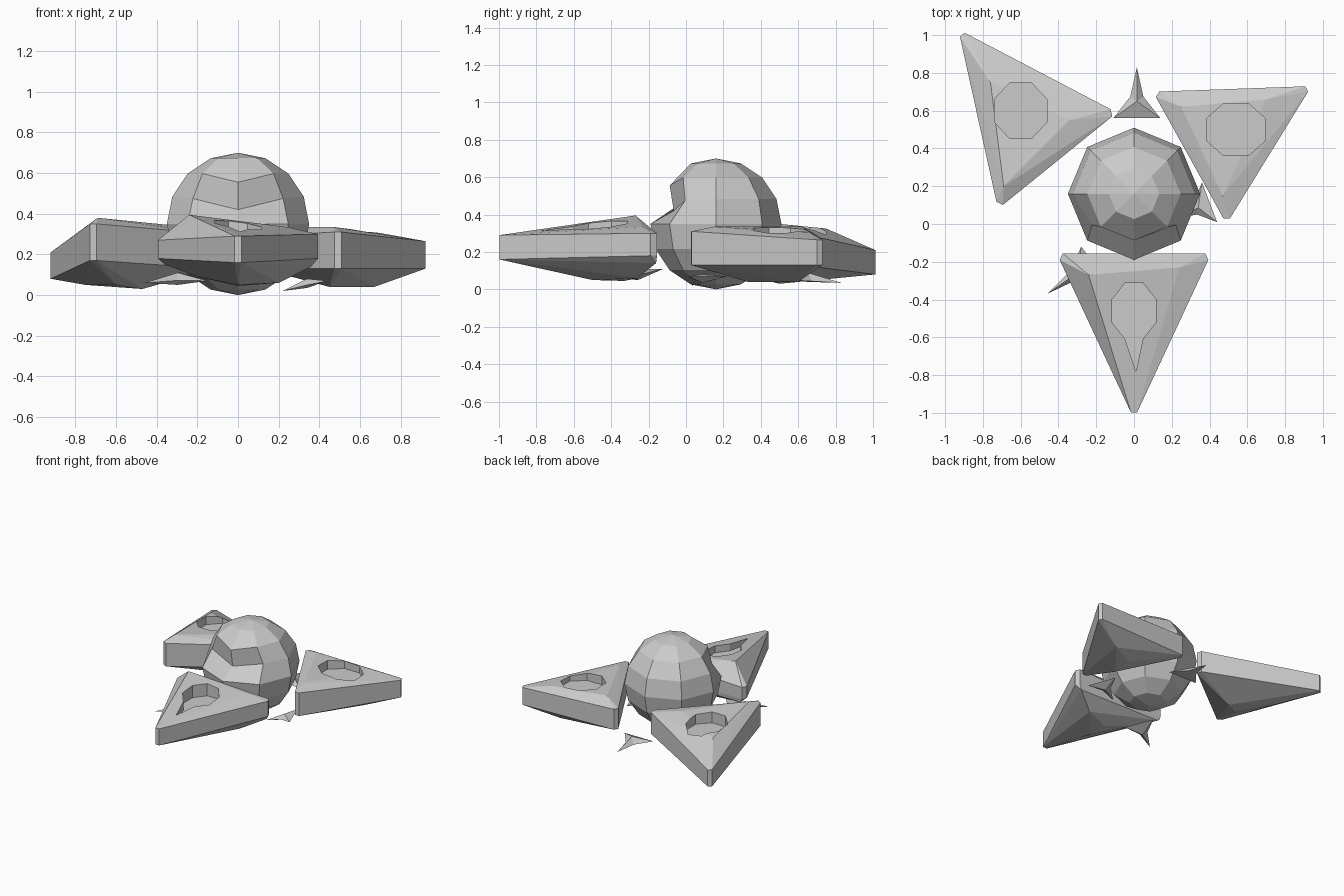
import bpy, bmesh, math
from mathutils import Vector

if "Cube" in bpy.data.objects:
    bpy.data.objects.remove(bpy.data.objects["Cube"])


def make_object(name, bm):
    bmesh.ops.recalc_face_normals(bm, faces=bm.faces[:])
    mesh = bpy.data.meshes.new(name)
    bm.to_mesh(mesh)
    bm.free()
    ob = bpy.data.objects.new(name, mesh)
    bpy.context.collection.objects.link(ob)
    return ob


# Faceted ball body, with a recessed brow groove at the front
def body():
    bm = bmesh.new()
    bmesh.ops.create_uvsphere(bm, u_segments=8, v_segments=8, radius=0.35)
    bmesh.ops.translate(bm, verts=bm.verts[:], vec=(0, 0.16, 0.35))
    for v in bm.verts:
        x, y, z = v.co
        if abs(z - 0.484) < 0.02 and y < 0:
            v.co = (0, -0.065, 0.42) if abs(x) < 0.05 else (x * 0.97, -0.005, 0.475)
        elif abs(z - 0.597) < 0.02 and y < -0.05:
            v.co.z = 0.555
    make_object("body", bm)


# Prism with vertical walls used to cut the hollow in a foot
def cutter(name, outline, floor):
    bm = bmesh.new()
    f = bm.faces.new([bm.verts.new((x, y, floor)) for x, y in outline])
    up = bmesh.ops.extrude_face_region(bm, geom=[f])
    verts = [g for g in up["geom"] if isinstance(g, bmesh.types.BMVert)]
    bmesh.ops.translate(bm, verts=verts, vec=(0, 0, 0.5))
    ob = make_object(name, bm)
    ob.hide_render = True
    ob.hide_viewport = True
    return ob


# Wedge foot: three blunted corners (x, y, low z, high z) plus crest and belly points
def foot(name, corners, crest, belly, pit, floor, tail=None):
    bm = bmesh.new()
    for i, c in enumerate(corners):
        c = Vector(c)
        for j in (1, 2):
            p = c.lerp(Vector(corners[(i + j) % 3]), 0.04)
            bm.verts.new((p[0], p[1], c[2]))
            bm.verts.new((p[0], p[1], c[3]))
    for p in crest + belly:
        bm.verts.new(p)
    hull = bmesh.ops.convex_hull(bm, input=bm.verts[:])
    junk = {g for k in ("geom_interior", "geom_unused") for g in hull[k]
            if isinstance(g, bmesh.types.BMVert)}
    bmesh.ops.delete(bm, geom=list(junk), context='VERTS')
    ob = make_object(name, bm)
    cx, cy, rx, ry = pit
    outline = [(cx + rx * math.cos(math.tau * (k + 0.5) / 8),
                cy + ry * math.sin(math.tau * (k + 0.5) / 8)) for k in range(8)]
    if tail:
        outline.insert(6, tail)
    mod = ob.modifiers.new("pit", 'BOOLEAN')
    mod.operation = 'DIFFERENCE'
    mod.solver = 'EXACT'
    mod.object = cutter(name + "_pit_cutter", outline, floor)


# Three-pointed claw with hollowed sides
def claw(name, tips, top, bottom):
    bm = bmesh.new()
    pts = [Vector(t) for t in tips]
    mid = sum(pts, Vector()) / 3
    ring = []
    for i, p in enumerate(pts):
        q = pts[(i + 1) % 3]
        ring += [bm.verts.new(p), bm.verts.new(((p + q) / 2).lerp(mid, 0.45 if i else 0.0))]
    hi = bm.verts.new((mid.x, mid.y, top))
    lo = bm.verts.new((mid.x, mid.y, bottom))
    for a, b in zip(ring, ring[1:] + ring[:1]):
        bm.faces.new((a, b, hi))
        bm.faces.new((b, a, lo))
    make_object(name, bm)


body()

foot("front_foot",
     [(0, -1.033, 0.16, 0.29), (0.41, -0.155, 0.18, 0.30), (-0.41, -0.155, 0.18, 0.27)],
     [(-0.24, -0.27, 0.395), (0.24, -0.23, 0.335)],
     [(0, -0.33, 0.045), (0, -0.5, 0.05), (-0.2, -0.26, 0.09), (0.2, -0.26, 0.06),
      (0.36, -0.16, 0.14), (-0.36, -0.16, 0.15)],
     (0, -0.46, 0.125, 0.16), 0.27, (0.01, -0.78))
foot("back_left_foot",
     [(-0.93, 1.03, 0.08, 0.21), (-0.72, 0.08, 0.17, 0.35), (-0.09, 0.59, 0.13, 0.30)],
     [(-0.69, 0.2, 0.38), (-0.34, 0.55, 0.345), (-0.76, 0.75, 0.325)],
     [(-0.47, 0.5, 0.03), (-0.75, 0.7, 0.05), (-0.6, 0.42, 0.05)],
     (-0.6, 0.6, 0.15, 0.16), 0.27)
foot("back_right_foot",
     [(0.94, 0.73, 0.13, 0.265), (0.10, 0.70, 0.13, 0.29), (0.49, 0.0, 0.13, 0.31)],
     [(0.47, 0.15, 0.335), (0.25, 0.62, 0.335), (0.7, 0.66, 0.305)],
     [(0.47, 0.5, 0.04), (0.67, 0.6, 0.04), (0.45, 0.33, 0.04)],
     (0.54, 0.5, 0.17, 0.15), 0.26)

claw("back_claw", [(-0.11, 0.56, 0.05), (0.14, 0.56, 0.05), (0.015, 0.83, 0.035)], 0.09, 0.04)
claw("right_claw", [(0.44, 0.01, 0.07), (0.36, 0.22, 0.07), (0.22, 0.03, 0.02)], 0.08, 0.035)
claw("left_claw", [(-0.28, -0.12, 0.11), (-0.15, -0.28, 0.07), (-0.46, -0.37, 0.06)], 0.11, 0.05)
